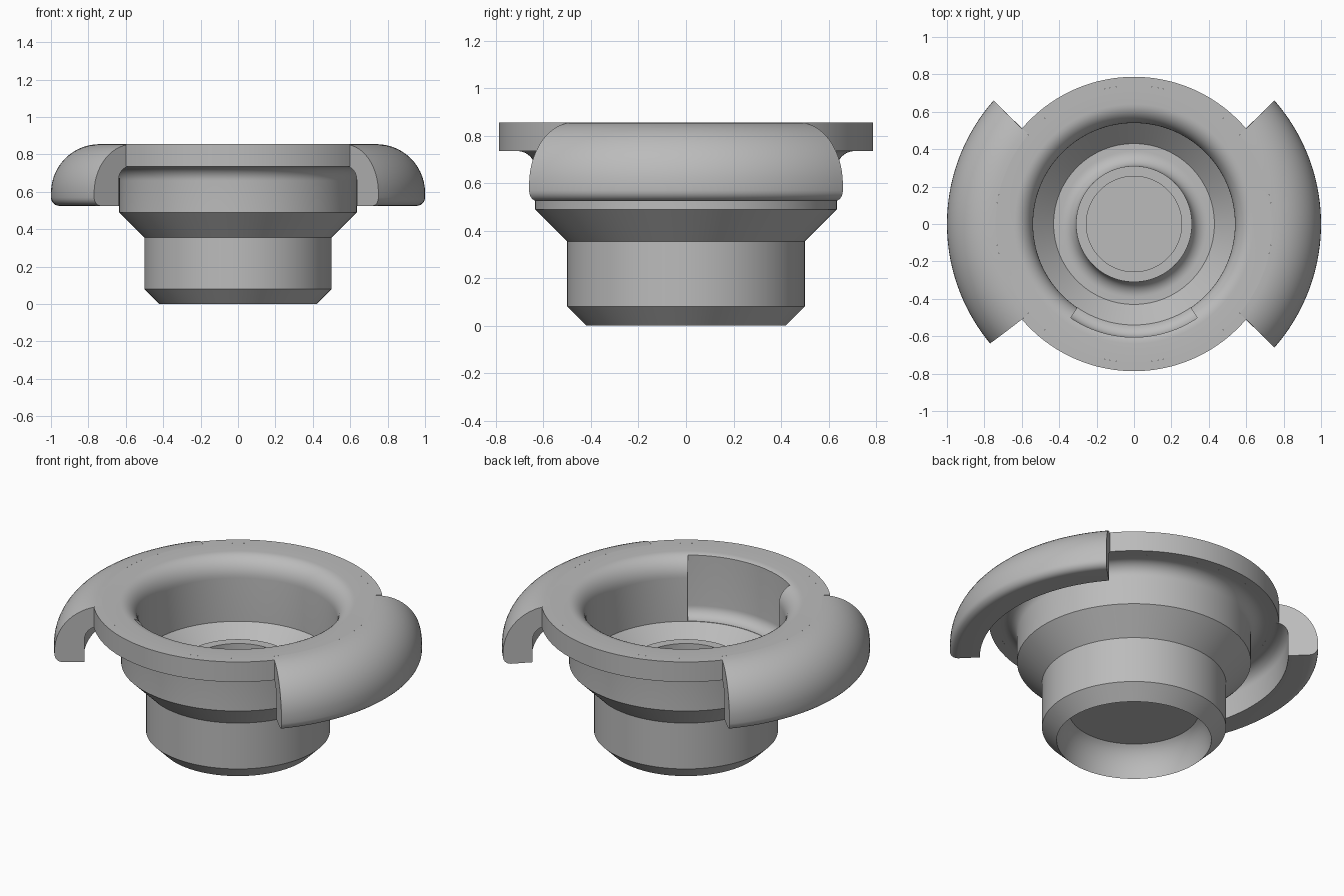
import bpy, bmesh
from math import sin, cos, radians

cube = bpy.data.objects.get("Cube")
if cube:
    bpy.data.objects.remove(cube, do_unlink=True)

metal = bpy.data.materials.new("plain_grey")
metal.use_nodes = True
grey = (0.5, 0.5, 0.5, 1)
metal.diffuse_color = grey
metal.node_tree.nodes["Principled BSDF"].inputs["Base Color"].default_value = grey

RIM = 0.787      # outer radius of the flange
SEAM = 0.74      # where the flange edge and the claws join the core
TOP = 0.855
SPAN = 40.4      # half angle of each claw, in degrees


def arc(cr, cz, rr, rz, start, end, steps=10):
    """Elliptical arc in the (radius, height) plane."""
    angles = [radians(start + (end - start) * i / steps) for i in range(steps + 1)]
    return [(cr + rr * cos(a), cz + rz * sin(a)) for a in angles]


def sweep(name, profile, start=0, end=360, steps=128, skew=(0, 0)):
    """Turn a closed (radius, height) profile about z; skew slants the two ends."""
    full = end - start == 360
    bm = bmesh.new()
    rings = []
    for i in range(steps if full else steps + 1):
        t = i / steps
        ring = []
        for r, z in profile:
            slant = max(0, r - RIM) / (1 - RIM)
            a = radians(start + skew[0] * slant
                        + (end - start + (skew[1] - skew[0]) * slant) * t)
            ring.append(bm.verts.new((r * cos(a), r * sin(a), z)))
        rings.append(ring)
    pairs = list(zip(rings, rings[1:]))
    if full:
        pairs.append((rings[-1], rings[0]))
    else:
        bm.faces.new(rings[0])
        bm.faces.new(rings[-1])
    n = len(profile)
    for p, q in pairs:
        for k in range(n):
            m = (k + 1) % n
            if profile[k][0] + profile[m][0] > 0:
                bm.faces.new((p[k], p[m], q[m], q[k]))
    bmesh.ops.remove_doubles(bm, verts=bm.verts, dist=1e-5)
    bmesh.ops.recalc_face_normals(bm, faces=bm.faces)
    mesh = bpy.data.meshes.new(name)
    bm.to_mesh(mesh)
    bm.free()
    mesh.materials.append(metal)
    obj = bpy.data.objects.new(name, mesh)
    bpy.context.collection.objects.link(obj)
    return obj


def select(obj):
    bpy.ops.object.select_all(action='DESELECT')
    obj.select_set(True)
    bpy.context.view_layer.objects.active = obj


# Stepped core: hollow foot, flared cup, rounded mouth and inner boss
core_profile = (
    [(0, 0.18)]
    + arc(0.30, 0, 0.12, 0.2, 64, 0)
    + [(0.5, 0.08), (0.5, 0.355), (0.635, 0.49)]
    + arc(0.71, 0.66, 0.075, 0.075, 180, 90)
    + [(SEAM, 0.735), (SEAM, TOP)]
    + arc(0.64, 0.74, 0.1, TOP - 0.74, 90, 180)
    + [(0.54, 0.48), (0.43, 0.37)]
    + arc(0.39, 0.45, 0.08, 0.08, 270, 180)
    + [(0.31, 0.48), (0.255, 0.48), (0.255, 0.24), (0, 0.24)]
)
core = sweep("core", core_profile)

# Shallow recess in the front of the mouth
recess_profile = ([(0.5, 0.482)] + arc(0.54, 0.547, 0.065, 0.065, 270, 360)
                  + [(0.605, 0.95), (0.5, 0.95)])
cutter = sweep("recess_cutter", recess_profile, 270 - 34, 270 + 34, 32)
cutter.hide_render = True
cut = core.modifiers.new("recess", 'BOOLEAN')
cut.operation = 'DIFFERENCE'
cut.solver = 'EXACT'
cut.object = cutter
select(core)
bpy.ops.object.modifier_apply(modifier=cut.name)
bpy.data.objects.remove(cutter, do_unlink=True)

# Flange edge between the claws
edge_profile = [(SEAM, 0.735), (RIM, 0.735), (RIM, TOP), (SEAM, TOP)]
parts = [core]
for name, mid in (("back_flange_edge", 90), ("front_flange_edge", 270)):
    half = 90 - SPAN
    parts.append(sweep(name, edge_profile, mid - half, mid + half, 40))

# Hooked claws on both sides
claw_profile = (
    arc(SEAM, 0.595, 0.26, TOP - 0.595, 90, 0, 14)
    + arc(0.955, 0.57, 0.045, 0.045, 0, -90, 6)
    + [(0.837, 0.525)]
    + arc(0.762, 0.66, 0.075, 0.075, 0, 90)
    + [(SEAM, 0.735)]
)
for name, mid, skew in (("left_claw", 0, (-0.95, 0.95)),
                        ("right_claw", 180, (-0.95, -0.7))):
    parts.append(sweep(name, claw_profile, mid - SPAN, mid + SPAN, 36, skew))

for part in parts:
    select(part)
    bpy.ops.object.shade_smooth_by_angle(angle=radians(25))
